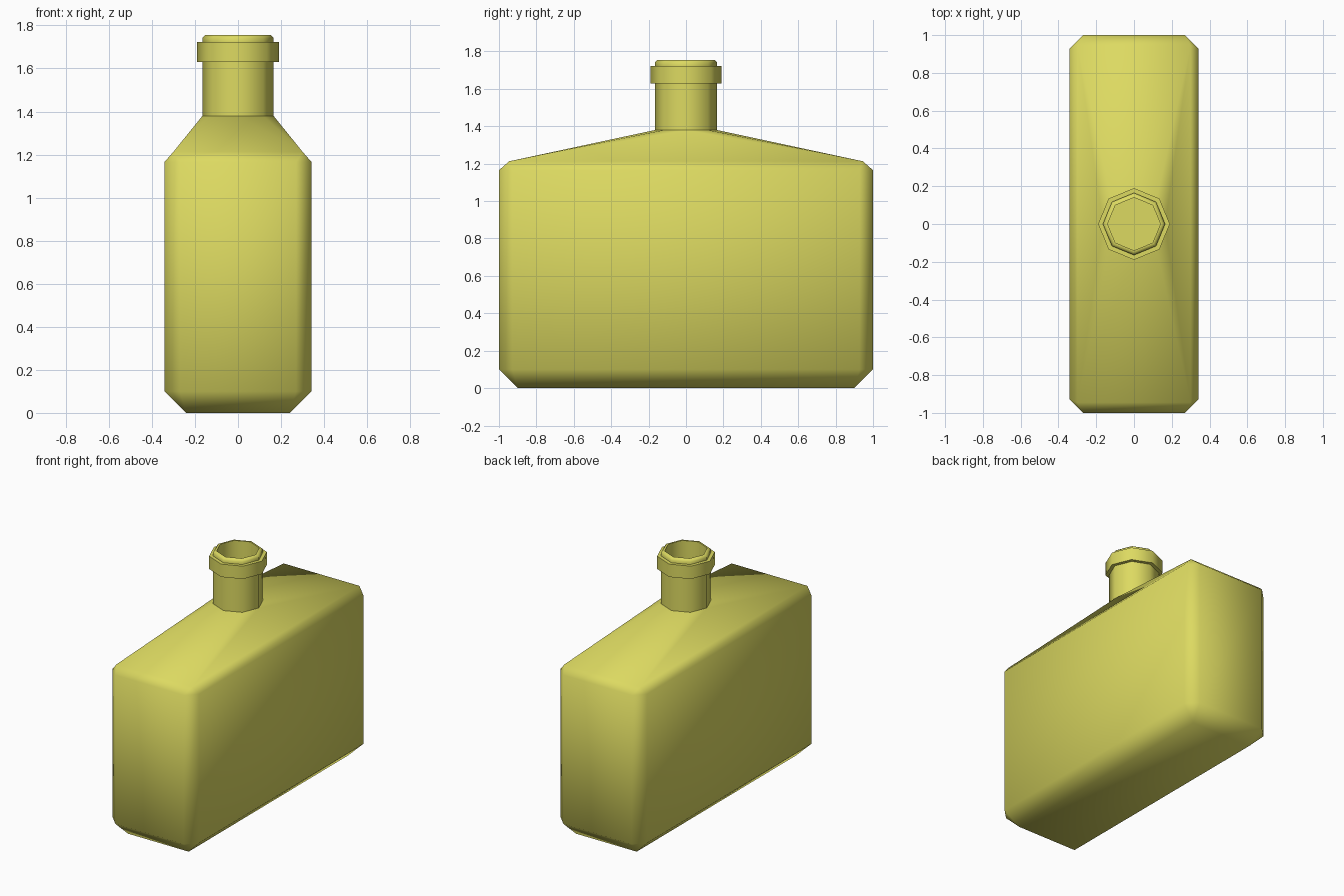
import bpy, bmesh, math

cube = bpy.data.objects.get("Cube")
if cube:
    bpy.data.objects.remove(cube, do_unlink=True)

mat = bpy.data.materials.new("yellow glass")
mat.use_nodes = True
color = (0.72, 0.70, 0.12, 1)
mat.diffuse_color = color
mat.node_tree.nodes["Principled BSDF"].inputs["Base Color"].default_value = color

SIDES = 8
NECK_R, NECK_Z = 0.165, 1.38


def finish(bm, name, angle):
    bmesh.ops.recalc_face_normals(bm, faces=bm.faces)
    mesh = bpy.data.meshes.new(name)
    bm.to_mesh(mesh)
    bm.free()
    mesh.materials.append(mat)
    obj = bpy.data.objects.new(name, mesh)
    bpy.context.collection.objects.link(obj)
    bpy.ops.object.select_all(action="DESELECT")
    obj.select_set(True)
    bpy.context.view_layer.objects.active = obj
    bpy.ops.object.shade_smooth_by_angle(angle=math.radians(angle))
    return obj


def ring(bm, r, z):
    steps = [2 * math.pi * i / SIDES for i in range(SIDES)]
    return [bm.verts.new((r * math.cos(a), r * math.sin(a), z)) for a in steps]


def bridge(bm, a, b):
    n = len(a)
    for i in range(n):
        j = (i + 1) % n
        bm.faces.new((a[i], a[j], b[j], b[i]))


SIGNS = [(1, 1), (-1, 1), (-1, -1), (1, -1)]


def rectangle(bm, x, y, z):
    return [bm.verts.new((sx * x, sy * y, z)) for sx, sy in SIGNS]


def cut_rectangle(bm, x, y, cut, z):
    # counter-clockwise rectangle with two points at each cut corner
    loop = []
    for sx, sy in SIGNS:
        pair = [(sx * x, sy * (y - cut)), (sx * (x - cut), sy * y)]
        if sx * sy < 0:
            pair.reverse()
        loop += [bm.verts.new((px, py, z)) for px, py in pair]
    return loop


def bevel_to_corners(bm, wall, corners):
    # triangles at the corners, quads along the sides
    for i in range(4):
        k = (i + 1) % 4
        bm.faces.new((wall[2 * i], wall[2 * i + 1], corners[i]))
        bm.faces.new((wall[2 * i + 1], wall[2 * k], corners[k], corners[i]))


# body with bevelled edges and sloping shoulders
bm = bmesh.new()
base = rectangle(bm, 0.24, 0.90, 0)
low = cut_rectangle(bm, 0.342, 1.0, 0.072, 0.10)
high = cut_rectangle(bm, 0.342, 1.0, 0.072, 1.165)
top = rectangle(bm, 0.30, 0.945, 1.213)
collar = ring(bm, NECK_R, NECK_Z)
bm.faces.new(base)
bevel_to_corners(bm, low, base)
bridge(bm, low, high)
bevel_to_corners(bm, high, top)
for i in range(4):
    a, b, c = (collar[(2 * i + k) % SIDES] for k in range(3))
    bm.faces.new((top[i], a, b))
    bm.faces.new((top[i], b, c))
    bm.faces.new((top[i], top[(i + 1) % 4], c))
finish(bm, "bottle_body", 80)

# neck with raised band, rim and hollow mouth
profile = [(NECK_R, NECK_Z), (NECK_R, 1.63), (0.19, 1.63), (0.19, 1.722),
           (NECK_R, 1.722), (NECK_R, 1.742), (0.152, 1.755), (0.14, 1.755),
           (0.14, 1.50)]
bm = bmesh.new()
rings = [ring(bm, r, z) for r, z in profile]
for lower, upper in zip(rings, rings[1:]):
    bridge(bm, lower, upper)
bm.faces.new(rings[-1])
finish(bm, "bottle_neck", 50)
